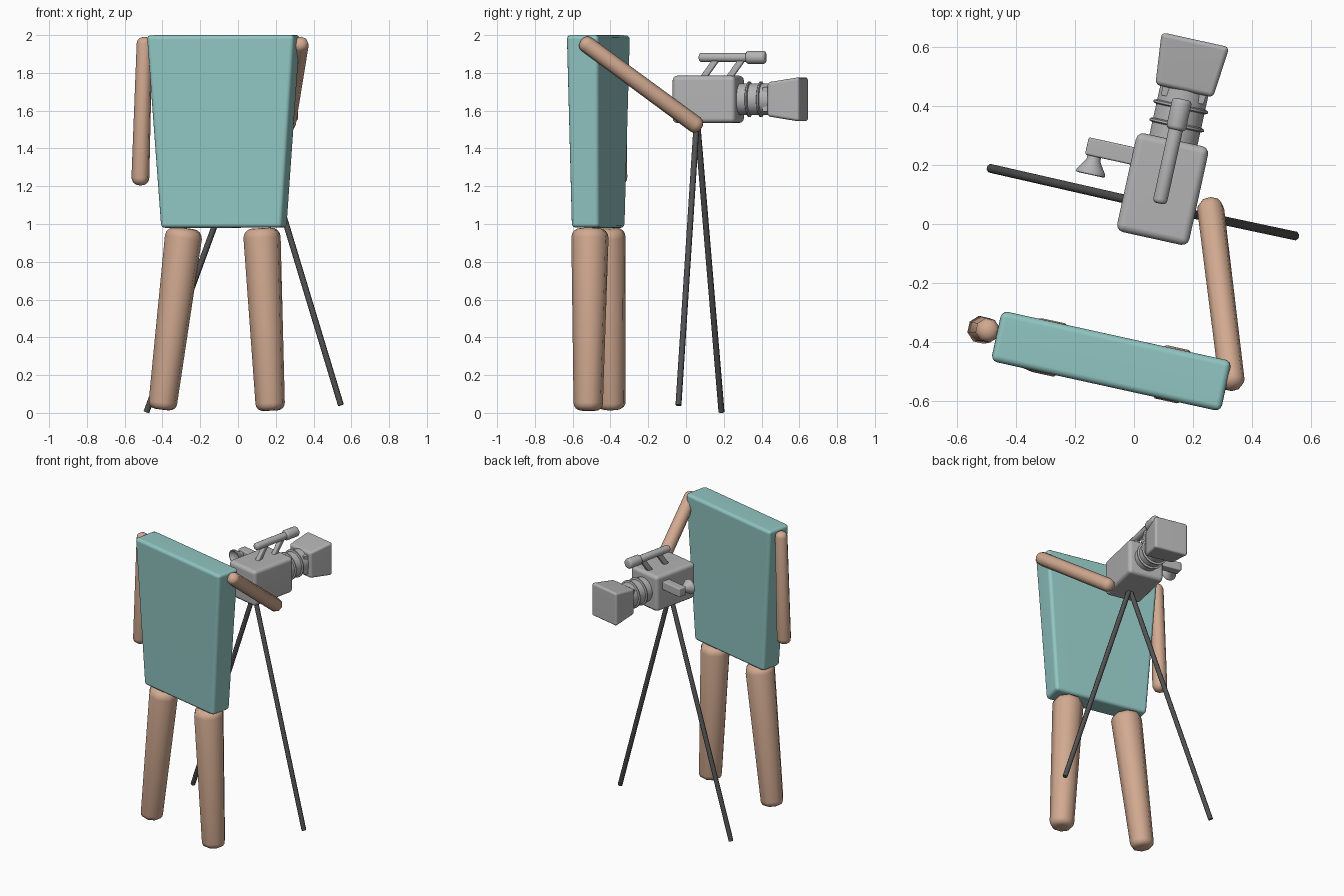
import bpy, bmesh, math
from mathutils import Vector

if "Cube" in bpy.data.objects:
    bpy.data.objects.remove(bpy.data.objects["Cube"])


def material(name, rgb):
    m = bpy.data.materials.new(name)
    m.use_nodes = True
    m.diffuse_color = (*rgb, 1)
    bsdf = next(n for n in m.node_tree.nodes if n.type == 'BSDF_PRINCIPLED')
    bsdf.inputs["Base Color"].default_value = (*rgb, 1)
    return m


TEAL = material("teal", (0.28, 0.56, 0.54))
SKIN = material("skin", (0.64, 0.40, 0.28))
GREY = material("grey", (0.45, 0.45, 0.45))
DARK = material("dark_grey", (0.085, 0.085, 0.085))

# The figure and camera share one slightly turned frame
TURN = math.radians(-12.4)
U = Vector((math.cos(TURN), math.sin(TURN), 0))
V = Vector((-math.sin(TURN), math.cos(TURN), 0))
Z = Vector((0, 0, 1))


def cam(u, v, z):
    """Point in the camera's own frame."""
    return Vector((0.097, 0.118, z)) + U * u + V * v


def frame(a, b):
    w = (b - a).normalized()
    ref = V if abs(w.dot(V)) < 0.8 else Z
    e2 = (ref - w * ref.dot(w)).normalized()
    return e2.cross(w), e2, w


def finish(bm, name, mat, angle, weighted=False):
    bmesh.ops.recalc_face_normals(bm, faces=bm.faces)
    me = bpy.data.meshes.new(name)
    bm.to_mesh(me)
    bm.free()
    me.materials.append(mat)
    ob = bpy.data.objects.new(name, me)
    bpy.context.collection.objects.link(ob)
    bpy.ops.object.select_all(action='DESELECT')
    ob.select_set(True)
    bpy.context.view_layer.objects.active = ob
    bpy.ops.object.shade_smooth_by_angle(angle=math.radians(angle))
    if weighted:
        mod = ob.modifiers.new("weighted_normals", 'WEIGHTED_NORMAL')
        mod.keep_sharp = True
    return ob


def lathe(name, a, b, profile, mat, sides=24, angle=40):
    """Closed turned shape; profile holds (radius, distance from a)."""
    a, b = Vector(a), Vector(b)
    e1, e2, w = frame(a, b)
    bm = bmesh.new()
    rings = []
    for r, t in profile:
        ring = []
        for i in range(sides):
            th = 2 * math.pi * (i + 0.5) / sides
            ring.append(bm.verts.new(a + w * t + (e1 * math.cos(th) + e2 * math.sin(th)) * r))
        rings.append(ring)
    for lo, hi in zip(rings, rings[1:]):
        for i in range(sides):
            j = (i + 1) % sides
            bm.faces.new((lo[i], lo[j], hi[j], hi[i]))
    bm.faces.new(rings[0][::-1])
    bm.faces.new(rings[-1])
    return finish(bm, name, mat, angle)


def rod(name, a, b, r0, r1, rounding, mat, sides=8):
    """Tapered rod with rounded ends."""
    length = (Vector(b) - Vector(a)).length
    arc = [math.pi / 2 * i / 4 for i in range(5)]

    def cap(r):
        k = r * rounding
        return [(r - k + k * math.sin(t), k - k * math.cos(t)) for t in arc]

    end = [(r, length - t) for r, t in reversed(cap(r1))]
    return lathe(name, a, b, cap(r0) + end, mat, sides, 50)


def box(name, a, b, size_a, size_b, bevel, mat, recess=()):
    """Tapered bevelled box from a to b; recess lists inset steps on the far end."""
    a, b = Vector(a), Vector(b)
    e1, e2, w = frame(a, b)
    bm = bmesh.new()
    bmesh.ops.create_cube(bm, size=1)
    for v in bm.verts:
        c, s = (b, size_b) if v.co.z > 0 else (a, size_a)
        v.co = c + e1 * v.co.x * s[0] + e2 * v.co.y * s[1]
    bmesh.ops.recalc_face_normals(bm, faces=bm.faces)
    bmesh.ops.bevel(bm, geom=bm.edges[:], offset=bevel, segments=3,
                    profile=0.5, affect='EDGES', clamp_overlap=True)
    bm.normal_update()
    end = max(bm.faces, key=lambda f: f.normal.dot(w) + f.calc_area())
    for thickness, depth in recess:
        bmesh.ops.inset_region(bm, faces=[end], thickness=thickness, depth=depth,
                               use_even_offset=True)
    return finish(bm, name, mat, 40, True)


# Torso
box("torso", (-0.075, -0.465, 0.98), (-0.077, -0.464, 2.0),
    (0.655, 0.15), (0.80, 0.175), 0.022, TEAL)

# Legs and arms
rod("right_leg", (-0.283, -0.42, 0.978), (-0.402, -0.394, 0.018), 0.1, 0.077, 0.5, SKIN)
rod("left_leg", (0.125, -0.508, 0.978), (0.172, -0.518, 0.012), 0.1, 0.079, 0.5, SKIN)
rod("right_arm", (-0.494, -0.36, 1.99), (-0.518, -0.358, 1.205), 0.042, 0.048, 0.85, SKIN)
rod("left_arm", (0.334, -0.555, 1.972), (0.256, 0.08, 1.505), 0.044, 0.046, 0.85, SKIN)

# Tripod legs
apex = (0.085, 0.058, 1.56)
rod("tripod_leg_right", apex, (-0.485, 0.188, 0.004), 0.016, 0.016, 0.15, DARK)
rod("tripod_leg_left", apex, (0.545, -0.04, 0.04), 0.016, 0.016, 0.15, DARK)

# Camera body
box("camera_body", cam(0, 0, 1.535), cam(0, 0, 1.785),
    (0.25, 0.342), (0.25, 0.342), 0.025, GREY)

# Lens barrel with raised rings
LENS_Z = 1.66
lathe("lens_barrel", cam(0, 0.15, LENS_Z), cam(0, 0.36, LENS_Z),
      [(0.084, 0), (0.084, 0.21)], GREY)
for i, t in enumerate((0.215, 0.278)):
    lathe(f"lens_ring_{i + 1}", cam(0, t, LENS_Z), cam(0, t + 0.015, LENS_Z),
          [(0.086, 0), (0.095, 0.004), (0.095, 0.011), (0.086, 0.015)], GREY)

# Lens hood with a stepped opening and the glass inside
box("lens_hood", cam(0, 0.34, LENS_Z), cam(0, 0.518, LENS_Z),
    (0.2, 0.18), (0.235, 0.235), 0.016, GREY,
    [(0.008, 0), (0.003, -0.03), (0.014, 0), (0.003, -0.03), (0.014, 0), (0.002, -0.025)])
lathe("lens_glass", cam(0, 0.42, LENS_Z), cam(0, 0.46, LENS_Z),
      [(0.05, 0), (0.05, 0.034), (0.046, 0.038), (0.038, 0.038), (0.034, 0.024),
       (0.018, 0.03), (0.004, 0.032)], GREY)

# Top handle
HANDLE_Z = 1.882
rod("handle_bar", cam(0, -0.05, HANDLE_Z), cam(0, 0.25, HANDLE_Z), 0.025, 0.025, 0.6, GREY, 12)
rod("handle_grip", cam(0, 0.205, HANDLE_Z), cam(0, 0.312, HANDLE_Z), 0.035, 0.035, 0.4, GREY, 12)
for i, t in enumerate((-0.03, 0.11)):
    box(f"handle_strut_{i + 1}", cam(0, t, 1.77), cam(0, t + 0.08, 1.88),
        (0.03, 0.032), (0.03, 0.032), 0.006, GREY)

# Viewfinder arm and flared eyepiece
FINDER_Z = 1.71
box("viewfinder_arm", cam(-0.1, 0.088, FINDER_Z), cam(-0.282, 0.088, FINDER_Z),
    (0.06, 0.06), (0.06, 0.06), 0.007, GREY)
lathe("eyepiece", cam(-0.25, 0.07, FINDER_Z), cam(-0.25, -0.005, FINDER_Z),
      [(0.024, 0), (0.024, 0.025), (0.047, 0.06), (0.05, 0.064), (0.05, 0.073),
       (0.044, 0.075), (0.03, 0.06), (0.01, 0.056)], GREY)
